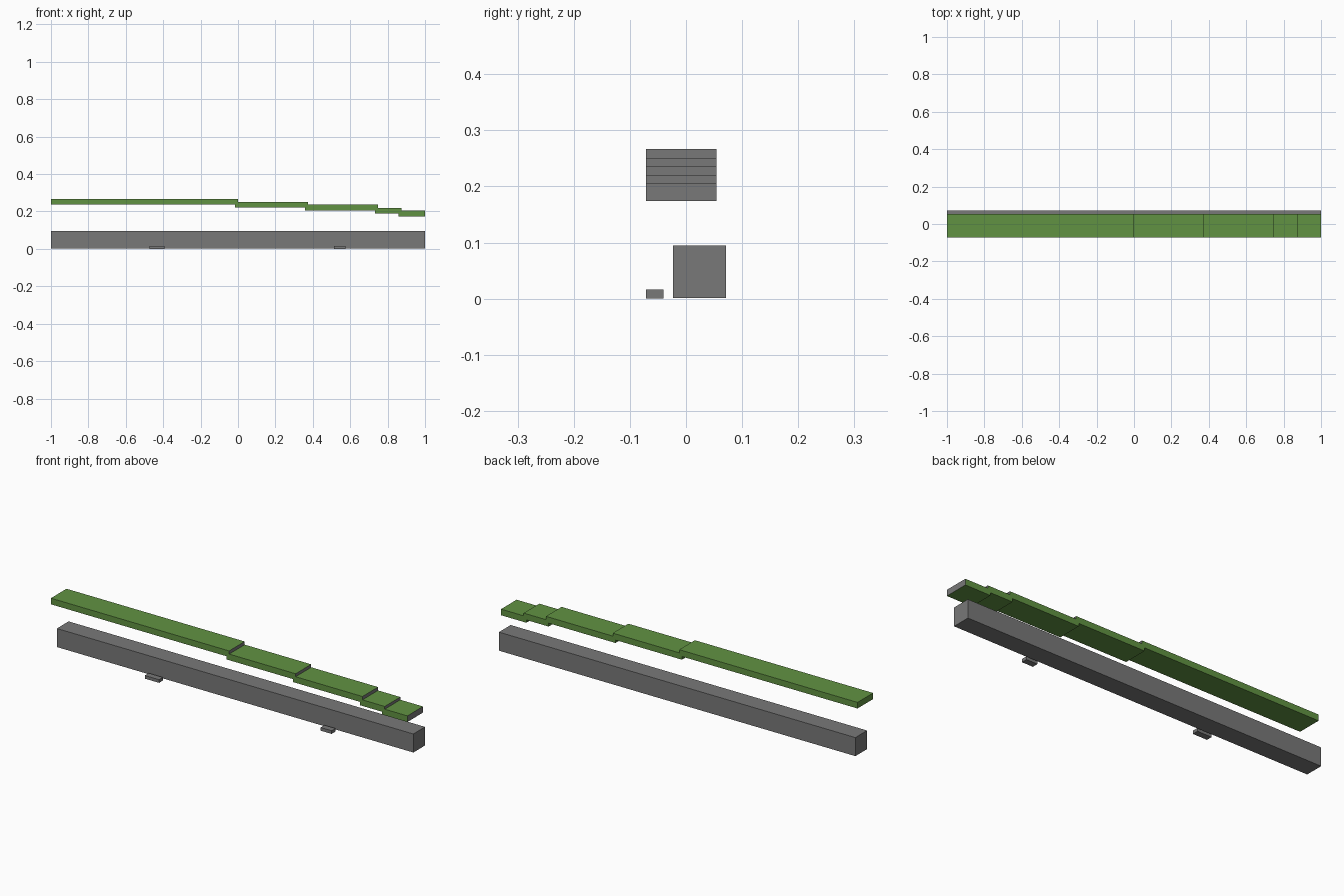
import bpy
import bmesh

default = bpy.data.objects.get("Cube")
if default:
    bpy.data.objects.remove(default, do_unlink=True)


def make_material(name, colour):
    mat = bpy.data.materials.new(name)
    mat.use_nodes = True
    mat.diffuse_color = (*colour, 1)
    mat.node_tree.nodes["Principled BSDF"].inputs["Base Color"].default_value = (*colour, 1)
    return mat


green = make_material("leaf green", (0.12, 0.29, 0.055))
grey = make_material("stone grey", (0.19, 0.19, 0.19))


def box(name, x, y, z, materials):
    """Box from (min, max) ranges; a second material goes on the +x end."""
    bm = bmesh.new()
    bmesh.ops.create_cube(bm, size=1)
    for v in bm.verts:
        v.co = [r[0] if c < 0 else r[1] for c, r in zip(v.co, (x, y, z))]
    bm.normal_update()
    for f in bm.faces:
        f.material_index = int(len(materials) > 1 and f.normal.x > 0.5)
    mesh = bpy.data.meshes.new(name)
    bm.to_mesh(mesh)
    bm.free()
    for mat in materials:
        mesh.materials.append(mat)
    obj = bpy.data.objects.new(name, mesh)
    bpy.context.collection.objects.link(obj)
    return obj


# Stepped green slabs, each tucked under the end of the one before
overlap = 0.015
thickness = 0.031
start = -1.0
slabs = [(0.0, 0.267), (0.373, 0.251), (0.748, 0.236), (0.873, 0.219), (1.0, 0.205)]
for i, (end, top) in enumerate(slabs):
    box(f"stepped_slab_{i + 1}", (start, end), (-0.071, 0.054),
        (top - thickness, top), [green, grey])
    start = end - overlap

# Long grey beam
box("long_beam", (-1, 1), (-0.023, 0.071), (0.001, 0.095), [grey])

# Two small blocks in front of the beam
for side, x in (("right", (-0.473, -0.393)), ("left", (0.513, 0.575))):
    box(f"small_block_{side}", x, (-0.071, -0.04), (0, 0.016), [grey])
